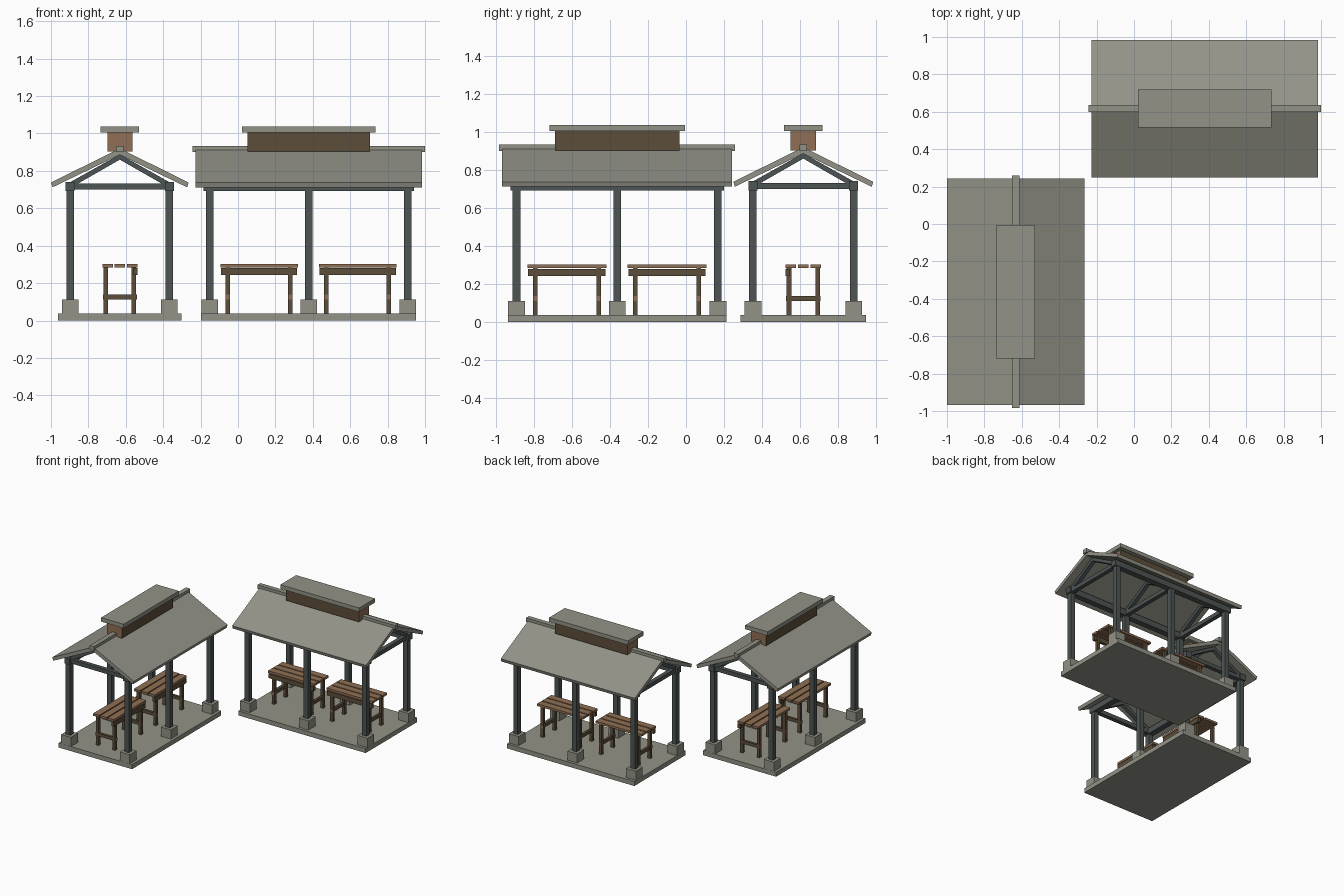
import bpy
import bmesh
import math
from mathutils import Matrix, Vector

if "Cube" in bpy.data.objects:
    bpy.data.objects.remove(bpy.data.objects["Cube"])


def material(name, rgb):
    m = bpy.data.materials.new(name)
    m.diffuse_color = (*rgb, 1)
    m.use_nodes = True
    m.node_tree.nodes["Principled BSDF"].inputs["Base Color"].default_value = m.diffuse_color
    return m


STONE = material("warm grey stone", (0.29, 0.29, 0.245))
STEEL = material("dark grey metal", (0.075, 0.09, 0.087))
WOOD = material("light brown wood", (0.28, 0.16, 0.09))
DARK = material("dark brown wood", (0.107, 0.076, 0.042))


def finish(bm, name, mats, place, ends=False):
    """Store the mesh; with ends=True faces along the local x axis get slot 1."""
    bmesh.ops.recalc_face_normals(bm, faces=bm.faces)
    if ends:
        for f in bm.faces:
            f.material_index = 1 if abs(f.normal.x) > 0.9 else 0
    bm.transform(place)
    me = bpy.data.meshes.new(name)
    bm.to_mesh(me)
    bm.free()
    for m in mats:
        me.materials.append(m)
    bpy.context.collection.objects.link(bpy.data.objects.new(name, me))


def box(name, mats, place, cx, cy, sx, sy, z0, z1, ends=False):
    bm = bmesh.new()
    bmesh.ops.create_cube(bm, size=1)
    bm.transform(Matrix.Translation((cx, cy, (z0 + z1) / 2))
                 @ Matrix.Diagonal((sx, sy, z1 - z0, 1)))
    finish(bm, name, mats, place, ends)


def prism(name, mat, place, profile, cx, length):
    """Extrude a (y, z) profile along local x."""
    bm = bmesh.new()
    f = bm.faces.new([bm.verts.new((cx - length / 2, y, z)) for y, z in profile])
    ext = bmesh.ops.extrude_face_region(bm, geom=[f])
    moved = [v for v in ext["geom"] if isinstance(v, bmesh.types.BMVert)]
    bmesh.ops.translate(bm, verts=moved, vec=Vector((length, 0, 0)))
    finish(bm, name, [mat], place)


def gable(outer, inner):
    """Mirror half outlines into a closed chevron profile."""
    return ([(-y, z) for y, z in reversed(outer)] + outer[1:]
            + list(reversed(inner)) + [(-y, z) for y, z in inner[1:]])


def table(place, cx):
    # three planks on top
    for i in (-1, 0, 1):
        box("table_plank", [WOOD], place, cx, i * 0.0655, 0.415, 0.056, 0.284, 0.302)
    # front rail
    box("table_rail", [DARK], place, cx, -0.083, 0.407, 0.022, 0.243, 0.28)
    # legs and end stretchers
    for sx in (-1, 1):
        x = cx + sx * 0.167
        for sy in (-1, 1):
            box("table_leg", [DARK], place, x, sy * 0.075, 0.024, 0.024, 0.036, 0.284)
        # a stretcher's narrow ends (local y) show light wood
        turn = place @ Matrix.Translation((x, 0, 0)) @ Matrix.Rotation(math.pi / 2, 4, 'Z')
        box("table_stretcher", [DARK, WOOD], turn, 0, 0, 0.182, 0.02, 0.112, 0.138, True)


def pavilion(place):
    # floor slab
    box("floor_slab", [STONE], place, 0, 0, 1.15, 0.662, 0, 0.037)
    for x in (-0.53, 0, 0.53):
        for y in (-0.265, 0.265):
            box("post_base", [STONE], place, x, y, 0.088, 0.088, 0.037, 0.112)
            box("post", [STEEL], place, x, y, 0.04, 0.04, 0.112, 0.72)
        # roof truss: tie beam and rafters
        box("tie_beam", [STEEL], place, x, 0, 0.034, 0.53, 0.7, 0.733)
        prism("rafters", STEEL, place,
              gable([(0, 0.888), (0.265, 0.74)], [(0, 0.86), (0.25, 0.717)]), x, 0.032)
    # eave beams
    for y in (-0.265, 0.265):
        box("eave_beam", [STEEL], place, 0, y, 1.125, 0.048, 0.693, 0.741)
    # roof and ridge cap
    prism("roof", STONE, place,
          gable([(0, 0.92), (0.368, 0.738)], [(0, 0.886), (0.36, 0.712)]), 0, 1.21)
    box("ridge_cap", [STONE], place, 0, 0, 1.242, 0.038, 0.9, 0.934)
    # roof vent with light wooden ends, and its lid
    box("roof_vent", [DARK, WOOD], place, 0, 0, 0.655, 0.134, 0.903, 1.006, True)
    box("vent_lid", [STONE], place, 0, 0, 0.712, 0.204, 1.005, 1.038)
    for x in (-0.265, 0.262):
        table(place, x)


pavilion(Matrix.Translation((0.378, 0.617, 0)))
pavilion(Matrix.Translation((-0.632, -0.362, 0)) @ Matrix.Rotation(math.pi / 2, 4, 'Z'))
